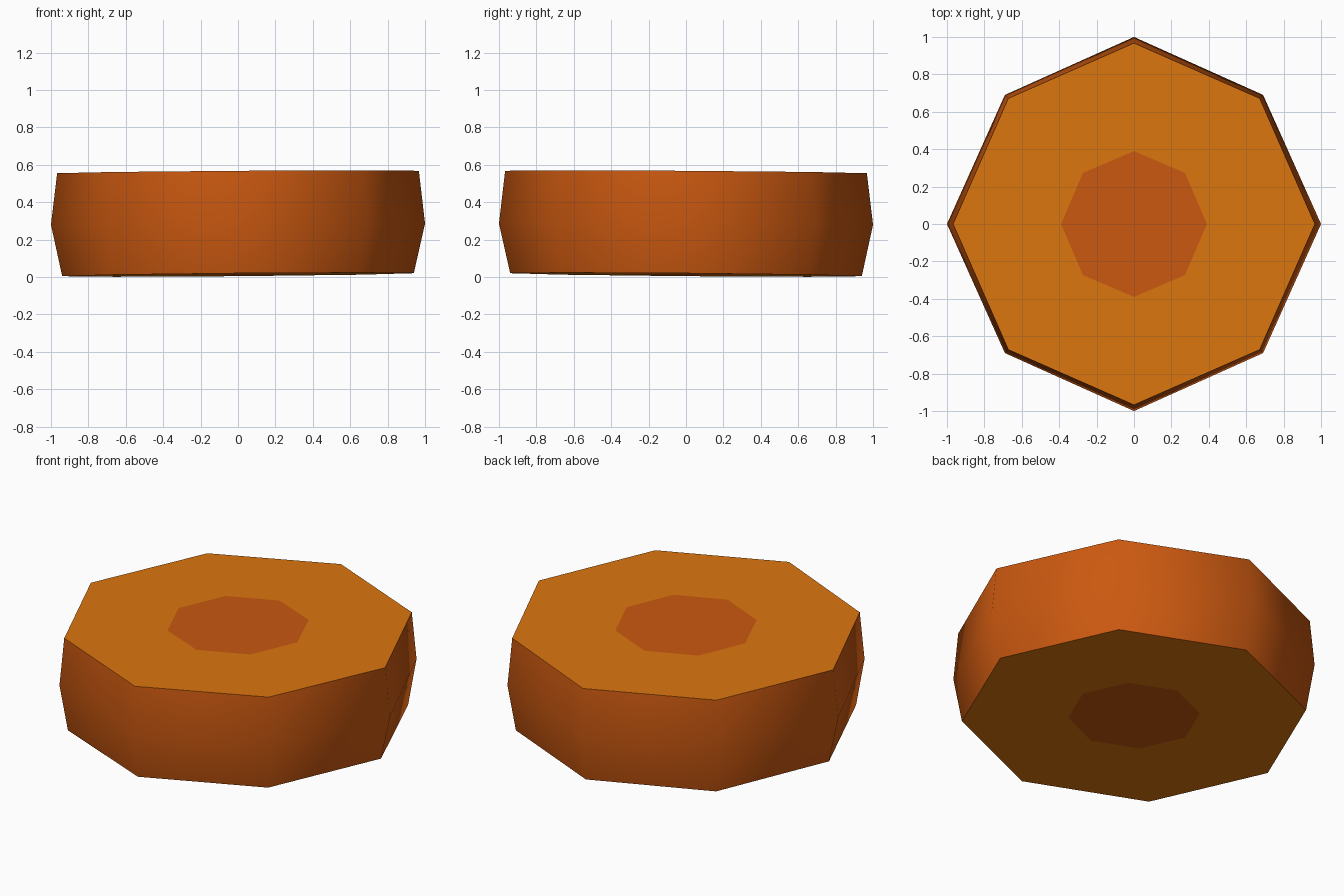
import bpy, bmesh, math

if "Cube" in bpy.data.objects:
    bpy.data.objects.remove(bpy.data.objects["Cube"])


def material(name, rgb):
    m = bpy.data.materials.new(name)
    m.diffuse_color = (*rgb, 1.0)
    m.use_nodes = True
    m.node_tree.nodes["Principled BSDF"].inputs["Base Color"].default_value = m.diffuse_color
    return m


skin = material("deep orange", (0.59, 0.098, 0.0052))
flesh = material("golden orange", (0.716, 0.181, 0.0044))

# Rings from bottom core to top core:
# radius on the axes, radius on the diagonals, centre height, tilt
rings_spec = [
    (0.36, 0.355, 0.0125, 0.0085),
    (0.94, 0.93, 0.0125, 0.0085),
    (1.00, 0.976, 0.283, 0.003),
    (0.967, 0.950, 0.5615, 0.0067),
    (0.39, 0.386, 0.5615, 0.0067),
]
SIDES = 8

bm = bmesh.new()
rings = []
for r_axis, r_diag, z, tilt in rings_spec:
    ring = []
    for i in range(SIDES):
        a = math.tau * i / SIDES
        r = r_diag if i % 2 else r_axis
        x, y = r * math.cos(a), r * math.sin(a)
        ring.append(bm.verts.new((x, y, z + tilt * (x - y))))
    rings.append(ring)

# Bands between rings: flat cut faces outside, smooth skin in the middle
for k in range(len(rings) - 1):
    lo, hi = rings[k], rings[k + 1]
    is_cut = k in (0, 3)
    for i in range(SIDES):
        j = (i + 1) % SIDES
        f = bm.faces.new((lo[i], lo[j], hi[j], hi[i]))
        f.material_index = 1 if is_cut else 0
        f.smooth = not is_cut

# Core faces, top and bottom
bm.faces.new(rings[-1])
bm.faces.new(list(reversed(rings[0])))

# Sharp rims around the skin
for e in bm.edges:
    if len({f.smooth for f in e.link_faces}) == 2:
        e.smooth = False
bmesh.ops.recalc_face_normals(bm, faces=bm.faces[:])

mesh = bpy.data.meshes.new("vegetable_slice")
bm.to_mesh(mesh)
bm.free()
mesh.materials.append(skin)
mesh.materials.append(flesh)
slice_obj = bpy.data.objects.new("vegetable_slice", mesh)
bpy.context.collection.objects.link(slice_obj)
